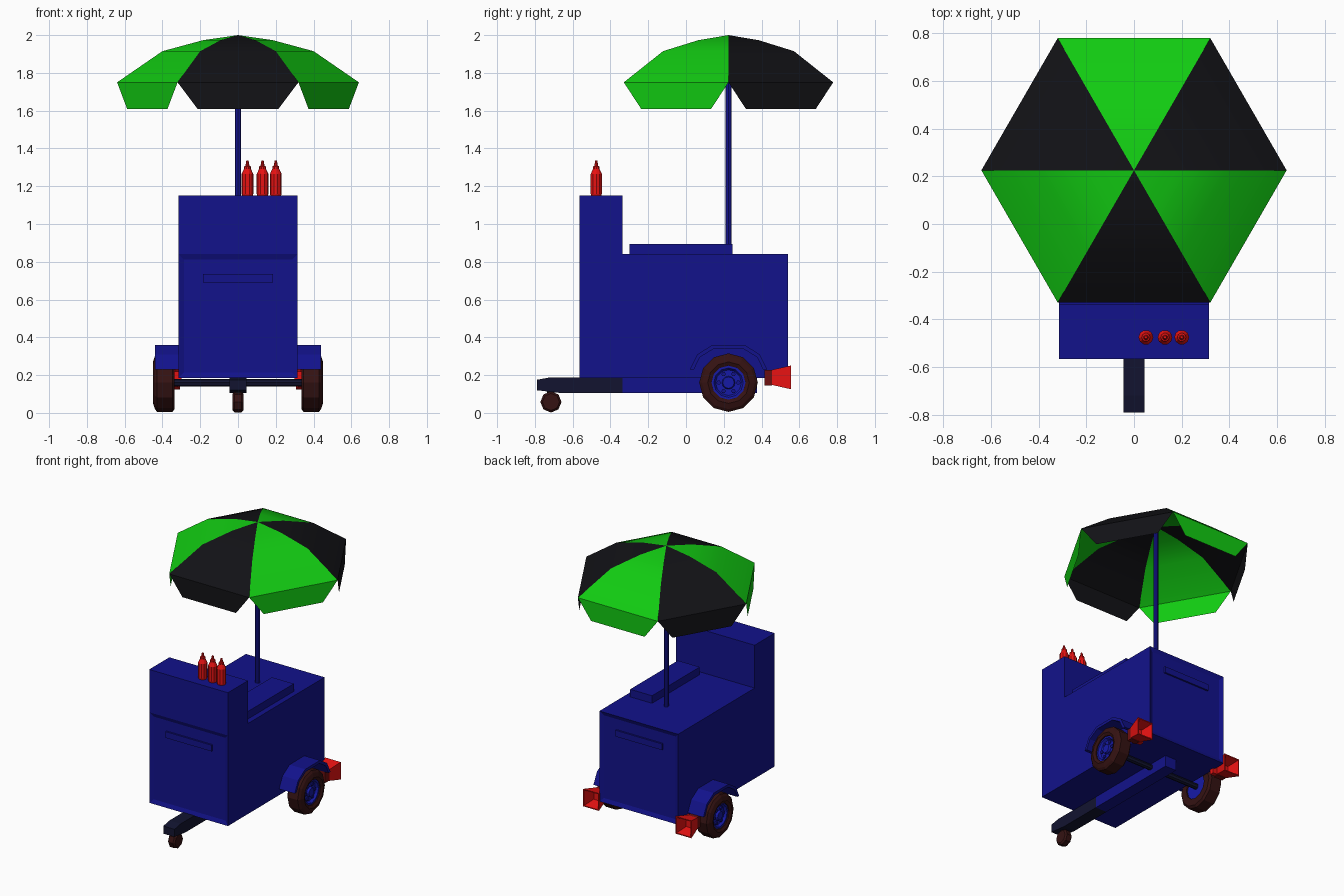
import bpy, bmesh
from math import sin, cos, pi
from mathutils import Vector

if "Cube" in bpy.data.objects:
    bpy.data.objects.remove(bpy.data.objects["Cube"])


def material(name, r, g, b):
    m = bpy.data.materials.new(name)
    m.diffuse_color = (r, g, b, 1)
    m.use_nodes = True
    m.node_tree.nodes["Principled BSDF"].inputs["Base Color"].default_value = m.diffuse_color
    return m


BLUE = material("blue", 0.006, 0.006, 0.26)
HUB = material("hub_blue", 0.008, 0.01, 0.38)
RED = material("red", 0.8, 0.006, 0.006)
DARK_RED = material("dark_red", 0.15, 0.005, 0.005)
TYRE = material("tyre", 0.035, 0.006, 0.006)
BLACK = material("black", 0.006, 0.006, 0.008)
FRAME = material("frame", 0.006, 0.007, 0.03)
GREEN = material("green", 0.006, 0.6, 0.006)


def finish(name, bm, mat, recalc=True):
    if recalc:
        bmesh.ops.recalc_face_normals(bm, faces=bm.faces)
    me = bpy.data.meshes.new(name)
    bm.to_mesh(me)
    bm.free()
    me.materials.append(mat)
    ob = bpy.data.objects.new(name, me)
    bpy.context.collection.objects.link(ob)
    return ob


def prism_bm(profile, x0, x1):
    """Extrude a (y, z) outline from x0 to x1."""
    bm = bmesh.new()
    f = bm.faces.new([bm.verts.new((x0, y, z)) for y, z in profile])
    ext = bmesh.ops.extrude_face_region(bm, geom=[f])
    verts = [v for v in ext["geom"] if isinstance(v, bmesh.types.BMVert)]
    bmesh.ops.translate(bm, verts=verts, vec=(x1 - x0, 0, 0))
    bmesh.ops.recalc_face_normals(bm, faces=bm.faces)
    return bm


def prism(name, profile, x0, x1, mat):
    return finish(name, prism_bm(profile, x0, x1), mat)


def box(name, x, y, z, mat):
    return prism(name, [(y[0], z[0]), (y[1], z[0]), (y[1], z[1]), (y[0], z[1])], *x, mat)


def lathe(name, profile, sides, centre, mat, axis="Z", closed=False):
    """Spin (radius, height) points about an axis; open ends are capped."""
    bm = bmesh.new()
    rings = []
    for r, h in profile:
        ring = []
        for i in range(sides):
            a = 2 * pi * i / sides
            u, v = r * cos(a), r * sin(a)
            p = Vector((u, v, h)) if axis == "Z" else Vector((h, u, v))
            ring.append(bm.verts.new(p + Vector(centre)))
        rings.append(ring)
    pairs = list(zip(rings, rings[1:]))
    if closed:
        pairs.append((rings[-1], rings[0]))
    else:
        bm.faces.new(rings[0])
        bm.faces.new(rings[-1])
    for a, b in pairs:
        for i in range(sides):
            j = (i + 1) % sides
            bm.faces.new((a[i], a[j], b[j], b[i]))
    return finish(name, bm, mat)


# Cart body: stepped outline with recessed front and back panels
bm = prism_bm([(-0.565, 0.185), (0.54, 0.185), (0.54, 0.84), (-0.335, 0.84),
               (-0.335, 1.15), (-0.565, 1.15), (-0.565, 0.84)], -0.315, 0.315)
panels = [f for f in bm.faces if abs(f.normal.y) > 0.9
          and abs(f.calc_center_median().z - 0.5125) < 0.01]
for f in panels:
    bmesh.ops.inset_individual(bm, faces=[f], thickness=0.04, depth=-0.012)
finish("cart_body", bm, BLUE)

# Panel handles and worktop lid
box("front_handle", (-0.185, 0.185), (-0.565, -0.55), (0.69, 0.735), BLUE)
box("back_handle", (-0.185, 0.185), (0.525, 0.54), (0.69, 0.735), BLUE)
box("worktop_lid", (0.10, 0.275), (-0.30, 0.245), (0.84, 0.895), BLUE)

# Chassis beam and tow bar
box("chassis_beam", (-0.045, 0.045), (-0.335, 0.375), (0.105, 0.185), BLUE)
prism("tow_bar", [(-0.79, 0.12), (-0.66, 0.105), (-0.335, 0.105),
                  (-0.335, 0.188), (-0.72, 0.188), (-0.79, 0.175)],
      -0.045, 0.045, FRAME)

# Front caster
lathe("caster_wheel", [(0.045, -0.028), (0.056, -0.018), (0.056, 0.018), (0.045, 0.028)],
      8, (0, -0.715, 0.058), TYRE, "X")
box("caster_fork", (-0.014, 0.014), (-0.735, -0.695), (0.09, 0.125), BLACK)

# Wheels, fenders and tail lights on both sides
CY, CZ = 0.225, 0.16
arch = [(0.02, 0.23), (0.06, 0.31), (0.14, 0.36), (0.31, 0.36), (0.39, 0.31), (0.43, 0.23)]
inner = [(0.408, 0.23), (0.376, 0.295), (0.302, 0.34), (0.148, 0.34), (0.074, 0.295), (0.042, 0.23)]
tyre = [(0.09, 0.335), (0.14, 0.335), (0.155, 0.348), (0.155, 0.428),
        (0.14, 0.44), (0.11, 0.45), (0.09, 0.44)]
for s, side in ((-1, "left"), (1, "right")):
    def mx(points):
        return [(r, s * x) for r, x in points]

    lathe(side + "_tyre", mx(tyre), 12, (0, CY, CZ), TYRE, "X", closed=True)
    lathe(side + "_wheel_disc", mx([(0.091, 0.345), (0.091, 0.432), (0.078, 0.432),
                                    (0.068, 0.415), (0.035, 0.415), (0.03, 0.432)]),
          12, (0, CY, CZ), HUB, "X")
    for i in range(6):
        a = 2 * pi * i / 6
        lathe(side + "_wheel_bolt", mx([(0.012, 0.41), (0.012, 0.424)]), 6,
              (0, CY + 0.052 * cos(a), CZ + 0.052 * sin(a)), BLUE, "X")
    lathe(side + "_axle_stub", mx([(0.02, 0.03), (0.02, 0.35)]), 8, (0, CY, CZ), FRAME, "X")
    prism(side + "_fender", arch + inner, s * 0.315, s * 0.44, BLUE)

    # Flared square light, open towards the back
    bm = bmesh.new()
    rings = []
    for y, h in ((0.455, 0.04), (0.557, 0.063), (0.557, 0.056), (0.475, 0.036)):
        rings.append([bm.verts.new((s * 0.37 + dx * h, y, 0.188 + dz * h))
                      for dx, dz in ((-1, -1), (1, -1), (1, 1), (-1, 1))])
    for a, b in zip(rings, rings[1:]):
        for i in range(4):
            bm.faces.new((a[i], a[(i + 1) % 4], b[(i + 1) % 4], b[i]))
    bm.faces.new(rings[0])
    bm.faces.new(rings[-1])
    finish(side + "_tail_light", bm, RED)
    xs = sorted((s * 0.335, s * 0.405))
    box(side + "_light_mount", xs, (0.415, 0.455), (0.145, 0.228), DARK_RED)
    box(side + "_light_bracket", sorted((s * 0.30, s * 0.34)), (0.42, 0.45), (0.15, 0.22), RED)

# Sauce bottles
for x in (0.05, 0.13, 0.20):
    lathe("sauce_bottle", [(0.028, 1.15), (0.031, 1.16), (0.031, 1.265), (0.018, 1.292),
                           (0.018, 1.305), (0.011, 1.308), (0.006, 1.335)],
          10, (x, -0.475, 0), RED)

# Umbrella pole
lathe("umbrella_pole", [(0.017, 0.84), (0.017, 1.99)], 8, (0, CY, 0), BLUE)

# Umbrella canopy: six curved panels, each with a tapered hanging flap
rib = [(0.185, 1.973), (0.40, 1.915), (0.64, 1.75)]
for k in range(6):
    bm = bmesh.new()

    def at(i, r, z):
        a = pi / 3 * i
        return Vector((r * cos(a), CY + r * sin(a), z))

    apex = bm.verts.new((0, CY, 2.0))
    rows = [[bm.verts.new(at(k + e, r, z)) for e in (0, 1)] for r, z in rib]
    bm.faces.new((apex, rows[0][0], rows[0][1])).smooth = True
    for a, b in zip(rows, rows[1:]):
        bm.faces.new((a[0], b[0], b[1], a[1])).smooth = True
    p, q = at(k, 0.64, 1.75), at(k + 1, 0.64, 1.75)
    drop = Vector((0, 0, -0.14))
    flap = [p, p.lerp(q, 0.165) + drop, q.lerp(p, 0.165) + drop, q]
    bm.faces.new([bm.verts.new(v) for v in flap])
    finish("umbrella_panel", bm, GREEN if k % 2 else BLACK, recalc=False)
